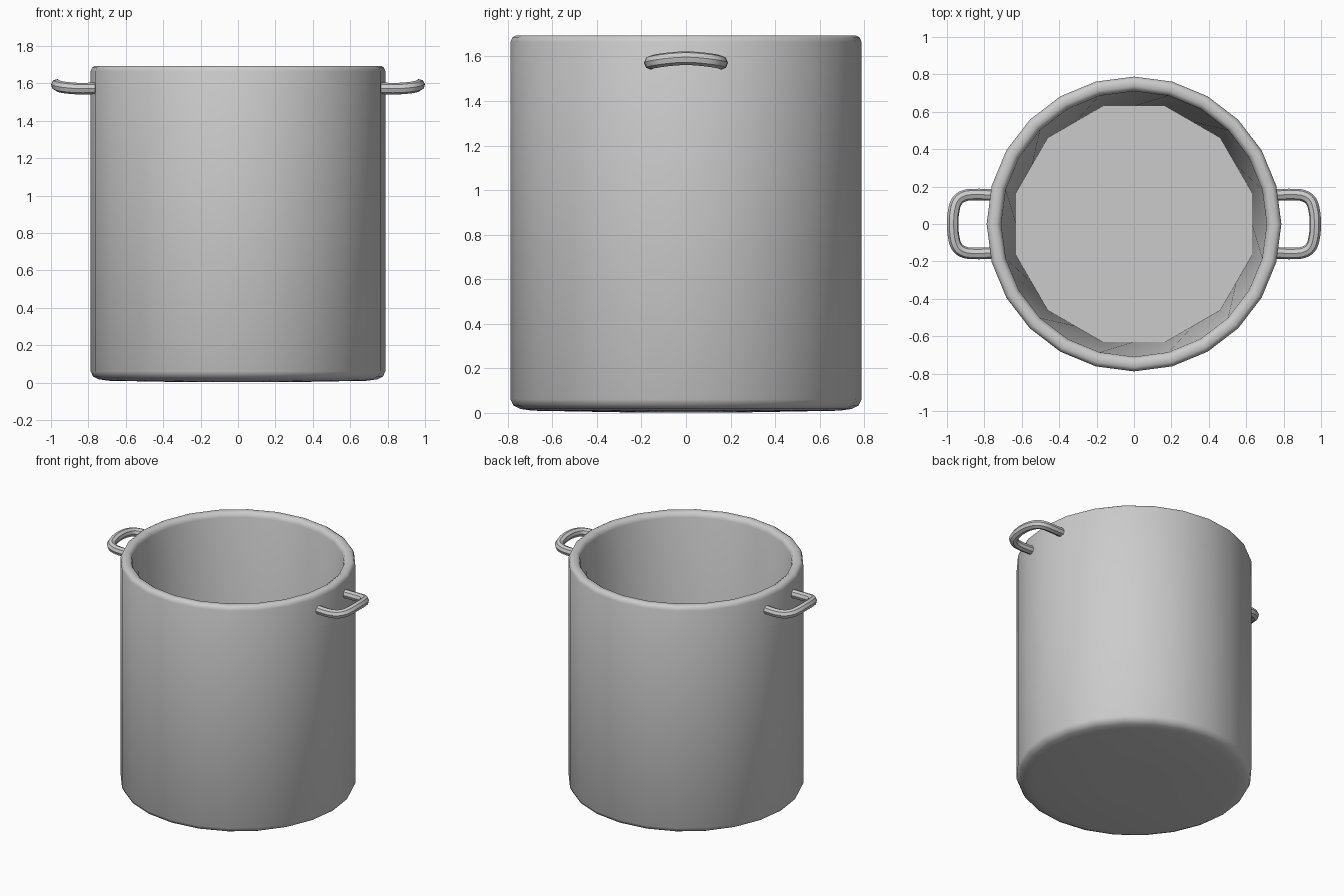
import bpy, bmesh
from math import sin, cos, pi

if "Cube" in bpy.data.objects:
    bpy.data.objects.remove(bpy.data.objects["Cube"])

SIDES = 24


def smooth(obj, angle=0.7):
    bpy.ops.object.select_all(action='DESELECT')
    obj.select_set(True)
    bpy.context.view_layer.objects.active = obj
    bpy.ops.object.shade_smooth_by_angle(angle=angle)


# Pot body: one profile from the underside, over the rim, down to the inner floor
outer = [(0.25, 0.002), (0.69, 0.01), (0.745, 0.018), (0.775, 0.033), (0.788, 0.06)]
rim = [(0.788, 1.665), (0.78, 1.685), (0.765, 1.694), (0.735, 1.694), (0.718, 1.682), (0.71, 1.66)]
inner_floor = (0.652, 0.08)

bm = bmesh.new()
rings = []
for r, z in outer + rim + [inner_floor]:
    ring = []
    for i in range(SIDES):
        # the inner floor narrows to twelve straight edges
        k = cos(pi / 12) if (r, z) == inner_floor and i % 2 == 0 else 1.0
        a = 2 * pi * i / SIDES
        ring.append(bm.verts.new((r * k * cos(a), r * k * sin(a), z)))
    rings.append(ring)
for lo, hi in zip(rings, rings[1:]):
    for i in range(SIDES):
        j = (i + 1) % SIDES
        bm.faces.new((lo[i], lo[j], hi[j], hi[i]))
bm.faces.new(rings[0][::-1])
bm.faces.new(rings[-1])
mesh = bpy.data.meshes.new("pot_body")
bm.to_mesh(mesh)
bm.free()
pot = bpy.data.objects.new("pot_body", mesh)
bpy.context.collection.objects.link(pot)
smooth(pot)

# Loop handles: half a path mirrored across y, swept with a round section
half = [(0.765, 0.155, 1.573), (0.86, 0.157, 1.572), (0.91, 0.15, 1.576),
        (0.945, 0.125, 1.581), (0.962, 0.08, 1.587)]
path = half + [(0.969, 0.0, 1.592)] + [(x, -y, z) for x, y, z in half[::-1]]


def handle(name, side):
    curve = bpy.data.curves.new(name, 'CURVE')
    curve.dimensions = '3D'
    curve.bevel_depth = 0.031
    curve.bevel_resolution = 2
    curve.use_fill_caps = True
    spline = curve.splines.new('BEZIER')
    spline.resolution_u = 3
    spline.bezier_points.add(len(path) - 1)
    for p, (x, y, z) in zip(spline.bezier_points, path):
        p.co = (side * x, side * y, z)
        p.handle_left_type = p.handle_right_type = 'AUTO'
    obj = bpy.data.objects.new(name, curve)
    bpy.context.collection.objects.link(obj)
    bpy.ops.object.select_all(action='DESELECT')
    obj.select_set(True)
    bpy.context.view_layer.objects.active = obj
    bpy.ops.object.convert(target='MESH')
    smooth(bpy.context.view_layer.objects.active)


handle("right_handle", 1)
handle("left_handle", -1)
